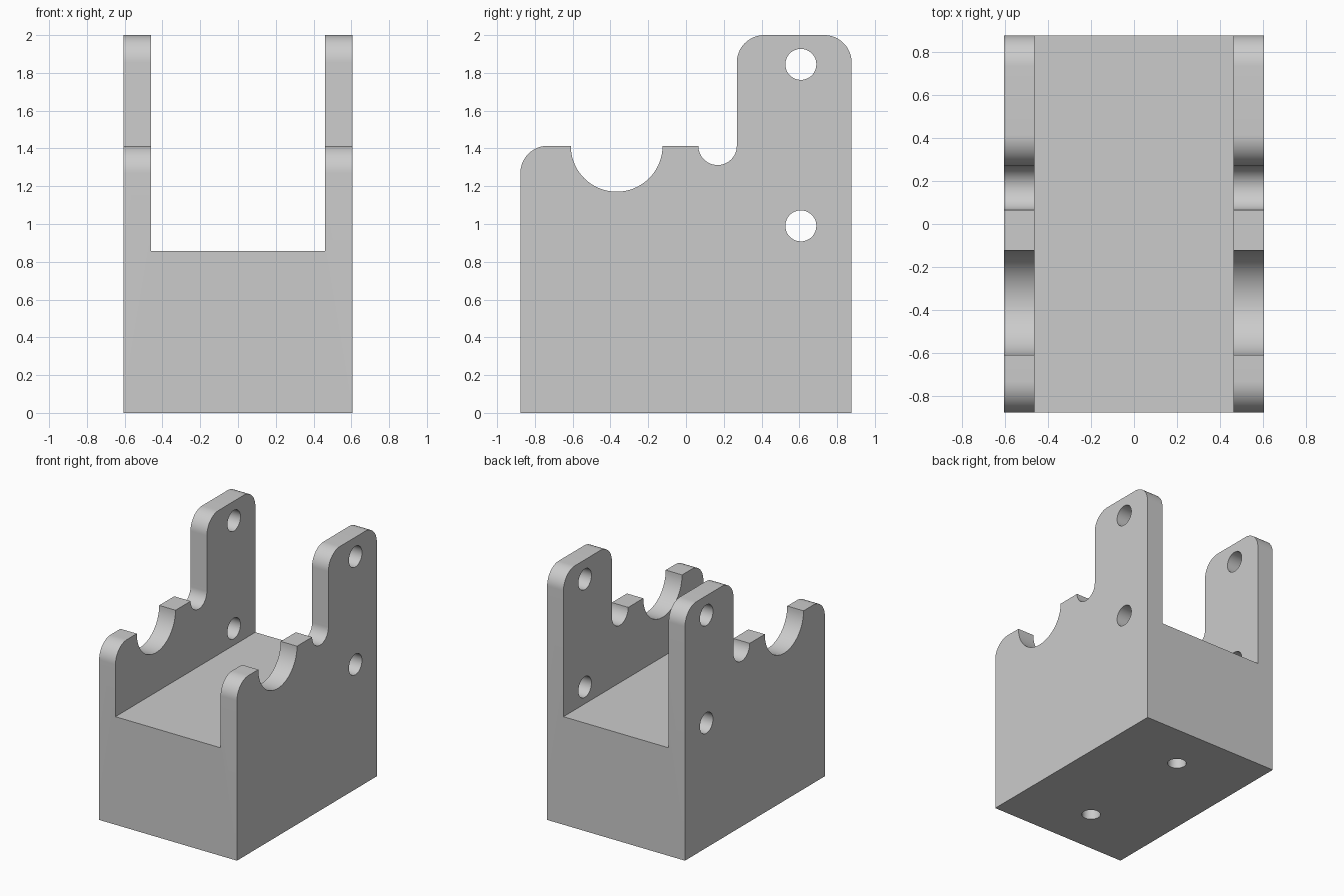
import bpy
import bmesh
from math import cos, sin, pi, radians
from mathutils import Matrix

cube = bpy.data.objects.get("Cube")
if cube:
    bpy.data.objects.remove(cube, do_unlink=True)

HALF_X, HALF_Y, INNER_X = 0.605, 0.877, 0.4615
FLOOR_Z, WALL_Z, TOP_Z = 0.857, 1.414, 2.0
ARM_Y, ROUND = 0.269, 0.145

grey = bpy.data.materials.new("plain grey")
grey.use_nodes = True
grey.diffuse_color = (0.6, 0.6, 0.6, 1)
grey.node_tree.nodes["Principled BSDF"].inputs["Base Color"].default_value = (0.6, 0.6, 0.6, 1)


def arc(y, z, r, start, end, steps):
    """Points (y, z) along an arc, angles in degrees."""
    angles = [radians(start + (end - start) * i / steps) for i in range(steps + 1)]
    return [(y + r * cos(a), z + r * sin(a)) for a in angles]


def finish(name, bm):
    bmesh.ops.recalc_face_normals(bm, faces=bm.faces)
    mesh = bpy.data.meshes.new(name)
    bm.to_mesh(mesh)
    bm.free()
    mesh.materials.append(grey)
    obj = bpy.data.objects.new(name, mesh)
    bpy.context.collection.objects.link(obj)
    return obj


def cylinder(name, r, length, location, axis):
    bm = bmesh.new()
    turn = Matrix.Rotation(pi / 2, 4, "Y") if axis == "X" else Matrix()
    bmesh.ops.create_cone(bm, cap_ends=True, segments=48, radius1=r, radius2=r,
                          depth=length, matrix=Matrix.Translation(location) @ turn)
    return finish(name, bm)


# Side outline: rounded front, two cradle notches, tall rounded rear arm
outline = [(-HALF_Y, 0), (HALF_Y, 0)]
outline += arc(HALF_Y - ROUND, TOP_Z - ROUND, ROUND, 0, 90, 16)
outline += arc(ARM_Y + ROUND, TOP_Z - ROUND, ROUND, 90, 180, 16)
outline += arc(ARM_Y - 0.102, WALL_Z, 0.102, 360, 180, 24)
outline += arc(-0.367, WALL_Z, 0.243, 360, 180, 36)
outline += arc(-HALF_Y + ROUND, WALL_Z - ROUND, ROUND, 90, 180, 16)

bm = bmesh.new()
face = bm.faces.new([bm.verts.new((-HALF_X, y, z)) for y, z in outline])
extruded = bmesh.ops.extrude_face_region(bm, geom=[face])["geom"]
bmesh.ops.translate(bm, vec=(2 * HALF_X, 0, 0),
                    verts=[v for v in extruded if isinstance(v, bmesh.types.BMVert)])
bracket = finish("cradle_bracket", bm)

# Channel between the side walls
bm = bmesh.new()
bmesh.ops.create_cube(bm, size=1, matrix=Matrix.Translation((0, 0, FLOOR_Z + 1))
                      @ Matrix.Diagonal((2 * INNER_X, 3, 2, 1)))
cutters = [finish("channel_cutter", bm)]

# Cross holes through both arms, blind mounting holes underneath
for z in (0.99, 1.845):
    cutters.append(cylinder("cross_hole_cutter", 0.082, 2, (0, 0.608, z), "X"))
for y in (-0.494, 0.494):
    cutters.append(cylinder("mounting_hole_cutter", 0.069, 0.8, (0, y, 0), "Z"))

bpy.context.view_layer.objects.active = bracket
bracket.select_set(True)
for cutter in cutters:
    mod = bracket.modifiers.new("cut", "BOOLEAN")
    mod.operation = "DIFFERENCE"
    mod.solver = "EXACT"
    mod.object = cutter
    bpy.ops.object.modifier_apply(modifier=mod.name)
    bpy.data.objects.remove(cutter, do_unlink=True)

# Smooth the rounded surfaces, keep the edges crisp
bpy.ops.object.shade_smooth_by_angle(angle=radians(30))
